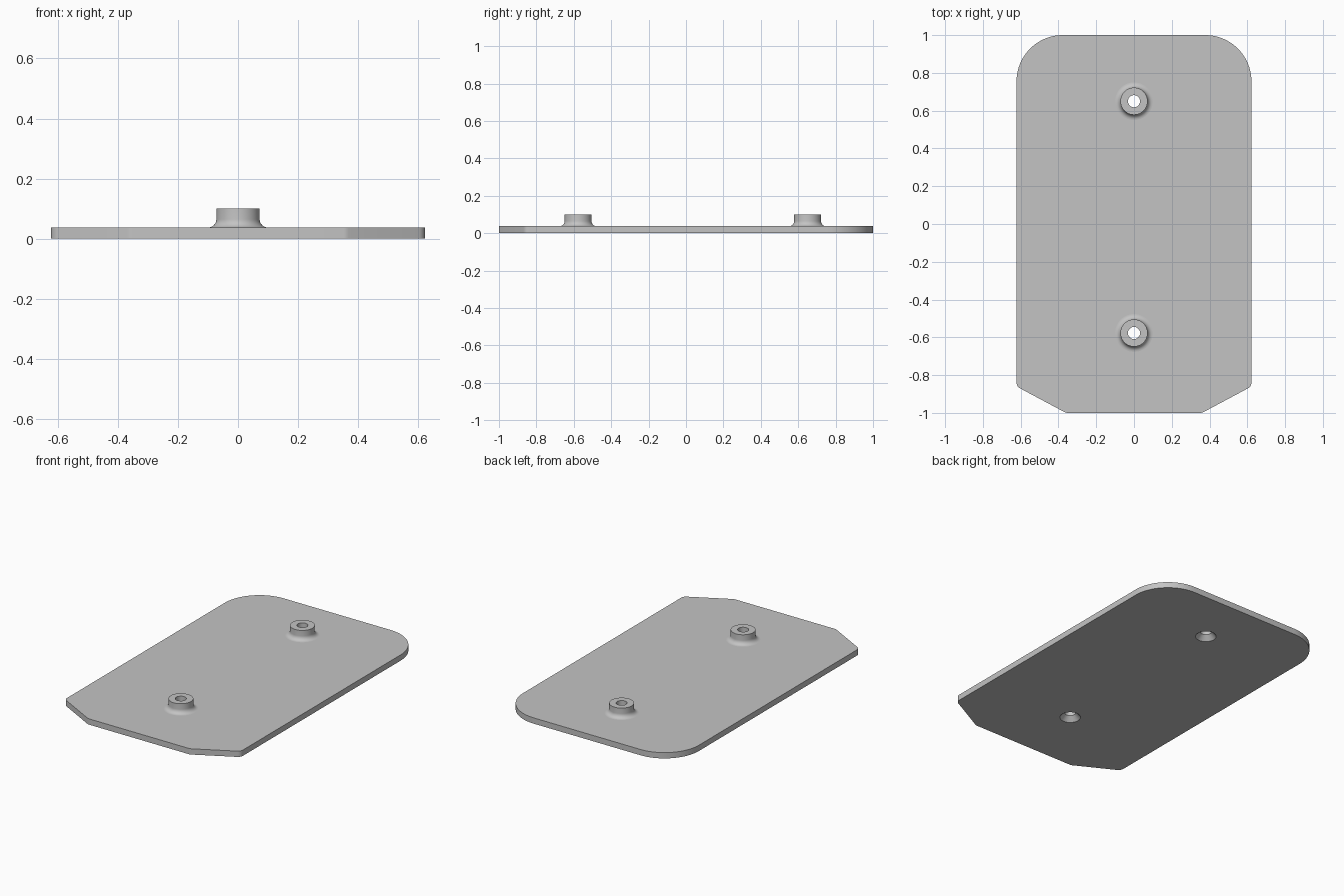
import bpy, bmesh, math
from mathutils import Vector

if "Cube" in bpy.data.objects:
    bpy.data.objects.remove(bpy.data.objects["Cube"], do_unlink=True)

THICK, TOP = 0.037, 0.1
BORE, SINK, BOSS, FILLET = 0.032, 0.06, 0.072, 0.028
SEGS = 48


def material(name, rgb):
    m = bpy.data.materials.new(name)
    m.use_nodes = True
    m.diffuse_color = (*rgb, 1)
    m.node_tree.nodes["Principled BSDF"].inputs["Base Color"].default_value = (*rgb, 1)
    return m


def rounded_outline(corners):
    """Replace each (x, y, radius, steps) corner by a tangent arc."""
    pts = []
    for i, (x, y, r, steps) in enumerate(corners):
        p = Vector((x, y))
        a = (Vector(corners[i - 1][:2]) - p).normalized()
        b = (Vector(corners[(i + 1) % len(corners)][:2]) - p).normalized()
        half = a.angle(b) / 2
        centre = p + (a + b).normalized() * (r / math.sin(half))
        start = p + a * (r / math.tan(half)) - centre
        sweep = math.pi - 2 * half
        for k in range(steps + 1):
            t = sweep * k / steps
            c, s = math.cos(t), math.sin(t)
            pts.append(centre + Vector((start.x * c - start.y * s, start.x * s + start.y * c)))
    return pts


def bridge(bm, low, high):
    n = len(low)
    for i in range(n):
        j = (i + 1) % n
        bm.faces.new((low[i], low[j], high[j], high[i]))


def loop_edges(bm, ring):
    return [bm.edges.get((ring[i - 1], ring[i])) for i in range(len(ring))]


bm = bmesh.new()

# Plate rim: chamfered front corners, large rounded back corners
half_outline = [(0.36, -1, 0.04, 4), (0.622, -0.86, 0.035, 6), (0.622, 1, 0.245, 20)]
corners = half_outline + [(-x, y, r, s) for x, y, r, s in reversed(half_outline)]
outline = rounded_outline(corners)
low = [bm.verts.new((p.x, p.y, 0)) for p in outline]
high = [bm.verts.new((p.x, p.y, THICK)) for p in outline]
bridge(bm, low, high)
bottom_edges, top_edges = loop_edges(bm, low), loop_edges(bm, high)

# Bosses: countersunk bore, flat top, filleted foot
profile = [(SINK, 0), (BORE, 0.03), (BORE, TOP), (BOSS, TOP)]
for k in range(9):
    t = math.pi / 2 * k / 8
    profile.append((BOSS + FILLET * (1 - math.cos(t)), THICK + FILLET * (1 - math.sin(t))))
# the arc runs from the vertical wall down to the plate
for cy in (0.65, -0.577):
    rings = []
    for r, z in profile:
        rings.append([bm.verts.new((r * math.cos(math.tau * i / SEGS),
                                    cy + r * math.sin(math.tau * i / SEGS), z))
                      for i in range(SEGS)])
    for a, b in zip(rings, rings[1:]):
        bridge(bm, a, b)
    bottom_edges += loop_edges(bm, rings[0])
    top_edges += loop_edges(bm, rings[-1])

# Plate faces around the holes
for edges, nz in ((bottom_edges, -1), (top_edges, 1)):
    bmesh.ops.triangle_fill(bm, use_beauty=True, use_dissolve=False,
                            edges=edges, normal=(0, 0, nz))
bmesh.ops.recalc_face_normals(bm, faces=bm.faces[:])

# Smooth curves, sharp edges, flat plate faces
for f in bm.faces:
    f.smooth = True
for e in bm.edges:
    e.smooth = e.calc_face_angle(0) < math.radians(25)
for e in bottom_edges + top_edges:
    e.smooth = False

mesh = bpy.data.meshes.new("mounting_plate")
bm.to_mesh(mesh)
bm.free()
mesh.materials.append(material("light grey", (0.55, 0.55, 0.55)))
plate = bpy.data.objects.new("mounting_plate", mesh)
bpy.context.collection.objects.link(plate)
